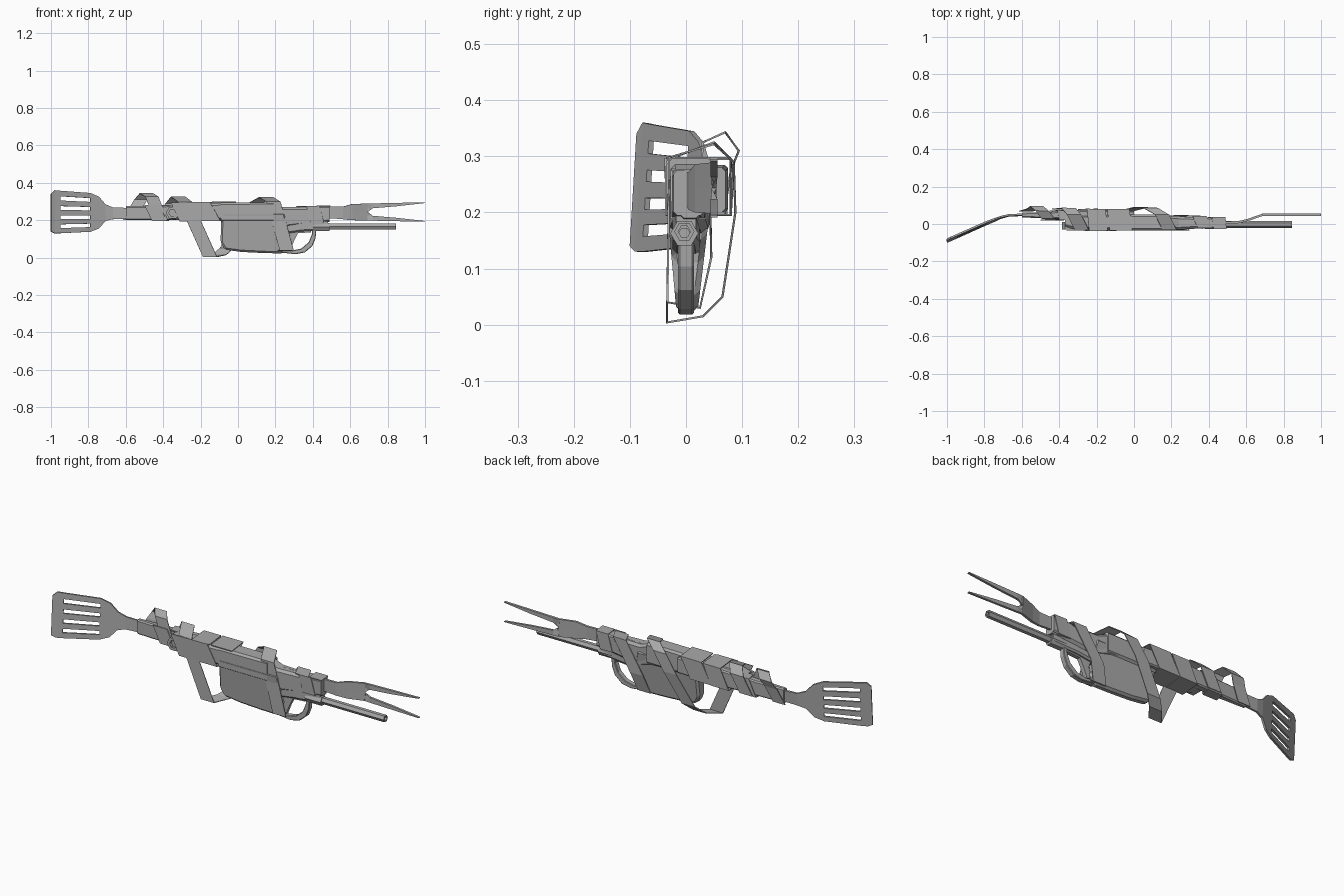
import bpy, bmesh, math
from mathutils import Vector

default_cube = bpy.data.objects.get("Cube")
if default_cube:
    bpy.data.objects.remove(default_cube, do_unlink=True)

material = bpy.data.materials.new("plain grey")
material.use_nodes = True
GREY = (0.4, 0.4, 0.4, 1)
material.diffuse_color = GREY
material.node_tree.nodes["Principled BSDF"].inputs["Base Color"].default_value = GREY


def finish(name, bm, thickness=None, bevel=None):
    """Turn a bmesh into a named object, optionally thickened or bevelled."""
    bmesh.ops.remove_doubles(bm, verts=bm.verts, dist=0.0001)
    bmesh.ops.recalc_face_normals(bm, faces=bm.faces)
    mesh = bpy.data.meshes.new(name)
    bm.to_mesh(mesh)
    bm.free()
    mesh.materials.append(material)
    obj = bpy.data.objects.new(name, mesh)
    bpy.context.collection.objects.link(obj)
    if thickness:
        modifier = obj.modifiers.new("thickness", "SOLIDIFY")
        modifier.thickness = thickness
        modifier.offset = 0
    if bevel:
        modifier = obj.modifiers.new("bevel", "BEVEL")
        modifier.width = bevel
        modifier.segments = 1
    return obj


def add_strip(bm, stations, rows=(0, 1), skip=lambda column, row: False, tilt=0):
    """Sheet through stations (x, y, low z, high z), split into rows."""
    grid = []
    for x, y, low, high in stations:
        heights = [low + (high - low) * row for row in rows]
        grid.append([bm.verts.new((x, y + tilt * (z - (low + high) / 2), z)) for z in heights])
    for i in range(len(stations) - 1):
        for j in range(len(rows) - 1):
            if not skip(i, j):
                bm.faces.new((grid[i][j], grid[i + 1][j], grid[i + 1][j + 1], grid[i][j + 1]))


def ribbon(name, path, width, thickness=0.004):
    """Tape following a path, its width lying along x."""
    bm = bmesh.new()
    offset = Vector((width / 2, 0, 0))
    pairs = [(bm.verts.new(Vector(p) - offset), bm.verts.new(Vector(p) + offset)) for p in path]
    for (a, b), (c, d) in zip(pairs, pairs[1:]):
        bm.faces.new((a, b, d, c))
    return finish(name, bm, thickness)


def tape_turn(name, x, advance, front, back, low, high, width):
    """One slanted turn of tape around a rectangular bundle."""
    corners = [(0, front, high), (0.4, front, low), (0.5, back, low), (0.9, back, high), (1, front, high)]
    return ribbon(name, [(x + advance * t, y, z) for t, y, z in corners], width)


def loft(name, sections, chamfer=0.012):
    """Chamfered box lofted along x through (x, front, back, low, high)."""
    bm = bmesh.new()
    rings = []
    for x, front, back, low, high in sections:
        c = chamfer
        ring = [(front + c, low), (back - c, low), (back, low + c), (back, high - c),
                (back - c, high), (front + c, high), (front, high - c), (front, low + c)]
        rings.append([bm.verts.new((x, y, z)) for y, z in ring])
    for first, second in zip(rings, rings[1:]):
        for i in range(len(first)):
            j = (i + 1) % len(first)
            bm.faces.new((first[i], first[j], second[j], second[i]))
    bm.faces.new(rings[0])
    bm.faces.new(rings[-1])
    return finish(name, bm)


def slab(name, outline, side, bevel=None):
    """Solid from an xz outline; side(z) gives its front and back y."""
    bm = bmesh.new()
    faces = [[bm.verts.new((x, side(z)[k], z)) for x, z in outline] for k in (0, 1)]
    bm.faces.new(faces[0])
    bm.faces.new(faces[1])
    for i in range(len(outline)):
        j = (i + 1) % len(outline)
        bm.faces.new((faces[0][i], faces[0][j], faces[1][j], faces[1][i]))
    return finish(name, bm, bevel=bevel)


def hex_tube(name, start, end, outer, inner, center, axis="X"):
    """Six sided tube, hollow at both ends."""
    bm = bmesh.new()
    loops = []
    for along, radius in ((start, outer), (end, outer), (end, inner), (start, inner)):
        loop = []
        for k in range(6):
            a, b = radius * math.cos(k * math.pi / 3), radius * math.sin(k * math.pi / 3)
            point = (along, a, b) if axis == "X" else (a, along, b)
            loop.append(bm.verts.new(Vector(point) + Vector(center)))
        loops.append(loop)
    for first, second in zip(loops, loops[1:] + loops[:1]):
        for i in range(6):
            j = (i + 1) % 6
            bm.faces.new((first[i], first[j], second[j], second[i]))
    return finish(name, bm)


# Spatula: slotted head bent away from its flat neck
bm = bmesh.new()
slot_rows = (0, 0.12, 0.21, 0.33, 0.42, 0.55, 0.64, 0.77, 0.87, 1)
head = [(-1, -0.09, 0.14, 0.34), (-0.98, -0.08, 0.13, 0.36), (-0.95, -0.067, 0.13, 0.357),
        (-0.79, 0.004, 0.138, 0.345), (-0.745, 0.022, 0.155, 0.325), (-0.71, 0.036, 0.195, 0.285),
        (-0.67, 0.046, 0.205, 0.268), (-0.58, 0.05, 0.208, 0.265)]
add_strip(bm, head, slot_rows, lambda column, row: column == 2 and row % 2 == 1, tilt=0.06)
finish("spatula_head", bm, 0.01)
loft("spatula_handle", [(-0.6, 0.035, 0.06, 0.2, 0.275), (-0.45, 0.03, 0.065, 0.2, 0.275),
                        (-0.2, 0.03, 0.075, 0.2, 0.285), (0, 0.03, 0.07, 0.2, 0.28)], 0.006)

# Carving fork with two tapering tines
bm = bmesh.new()
add_strip(bm, [(0.2, 0.015, 0.2, 0.27), (0.5, 0.008, 0.21, 0.272), (0.56, 0.01, 0.205, 0.272),
               (0.61, 0.022, 0.2, 0.286), (0.69, 0.05, 0.198, 0.289)], (0, 0.5, 1))
middle = 0.2435
tine = [(0.69, 0, 0.045), (0.72, 0.02, 0.046), (0.85, 0.031, 0.049), (1, 0.048, 0.052)]
for sign in (1, -1):
    add_strip(bm, [(x, 0.05, middle + sign * near, middle + sign * far) for x, near, far in tine])
finish("carving_fork", bm, 0.012)

# Lighter: long wand, stock and tapering grip
hex_tube("lighter_wand", 0.25, 0.845, 0.018, 0.011, (0, -0.003, 0.166))
hex_tube("wand_collar", 0.4, 0.49, 0.025, 0.01, (0, -0.003, 0.163))
loft("lighter_stock", [(-0.37, -0.015, 0.04, 0.21, 0.28), (-0.32, -0.028, 0.05, 0.2, 0.285),
                       (-0.1, -0.032, 0.05, 0.2, 0.292), (0.17, -0.032, 0.045, 0.18, 0.292),
                       (0.24, -0.03, 0.04, 0.16, 0.27), (0.49, -0.016, 0.03, 0.19, 0.27)])
loft("wand_mount", [(0.2, -0.024, 0.026, 0.12, 0.22), (0.34, -0.024, 0.024, 0.14, 0.22),
                    (0.48, -0.018, 0.018, 0.148, 0.2)], 0.008)
grip = [(-0.09, 0.24), (-0.093, 0.08), (-0.07, 0.042), (0.02, 0.03), (0.14, 0.024),
        (0.24, 0.022), (0.27, 0.06), (0.24, 0.12), (0.27, 0.16), (0.25, 0.24)]
slab("lighter_grip", grip, lambda z: (-0.015 - 0.09 * z, 0.018 + 0.12 * z), 0.01)
hex_tube("stock_eyelet", -0.03, 0.01, 0.036, 0.02, (-0.35, 0, 0.24), "Y")

# Trigger guard and trigger
center_line = [(0.2, 0.035), (0.3, 0.024), (0.35, 0.034), (0.39, 0.068), (0.407, 0.11), (0.41, 0.16)]
inner_line = [(x - 0.012, z + 0.014) for x, z in center_line]
outer_line = [(x + 0.008, z - 0.006) for x, z in center_line]
slab("trigger_guard", outer_line + inner_line[::-1], lambda z: (-0.014, 0.014), 0.003)
trigger = [(0.25, 0.15), (0.27, 0.1), (0.25, 0.05), (0.28, 0.04), (0.3, 0.09), (0.32, 0.13), (0.39, 0.135), (0.39, 0.15)]
slab("trigger", trigger, lambda z: (-0.01, 0.01))

# Tape turns holding the bundle together
tape_turn("spatula_tape", -0.46, 0.1, 0.022, 0.072, 0.197, 0.28, 0.08)
tape_turn("stock_tape_rear", -0.31, 0.12, -0.034, 0.08, 0.195, 0.295, 0.1)
tape_turn("stock_tape_middle", -0.21, 0.14, -0.036, 0.079, 0.196, 0.297, 0.12)
tape_turn("front_tape", 0.4, 0.06, -0.026, 0.036, 0.19, 0.276, 0.07)
loft("front_sleeve", [(0.38, -0.024, 0.034, 0.185, 0.27), (0.49, -0.022, 0.032, 0.195, 0.275)], 0.006)
loft("grip_tape", [(-0.09, -0.035, 0.052, 0.19, 0.294), (0.19, -0.035, 0.05, 0.19, 0.296)], 0.01)

# Loose tape loops
ribbon("rear_tape_loop", [(-0.58, 0.068, 0.2), (-0.54, 0.08, 0.275), (-0.52, 0.094, 0.31),
                          (-0.49, 0.07, 0.343), (-0.46, 0.03, 0.325), (-0.41, 0.022, 0.2)], 0.07)
ribbon("long_tape_strap", [(-0.4, 0.08, 0.2), (-0.35, 0.085, 0.29), (-0.32, 0.05, 0.325), (-0.28, -0.03, 0.295),
                           (-0.15, -0.034, 0.004), (-0.1, 0.03, 0.015), (-0.06, 0.065, 0.05),
                           (0.03, 0.088, 0.2), (0.09, 0.085, 0.29), (0.15, 0.05, 0.322),
                           (0.19, -0.03, 0.298), (0.26, -0.033, 0.04), (0.22, 0.025, 0.03),
                           (0.25, 0.045, 0.12), (0.35, 0.042, 0.275), (0.38, -0.022, 0.272)], 0.075)
